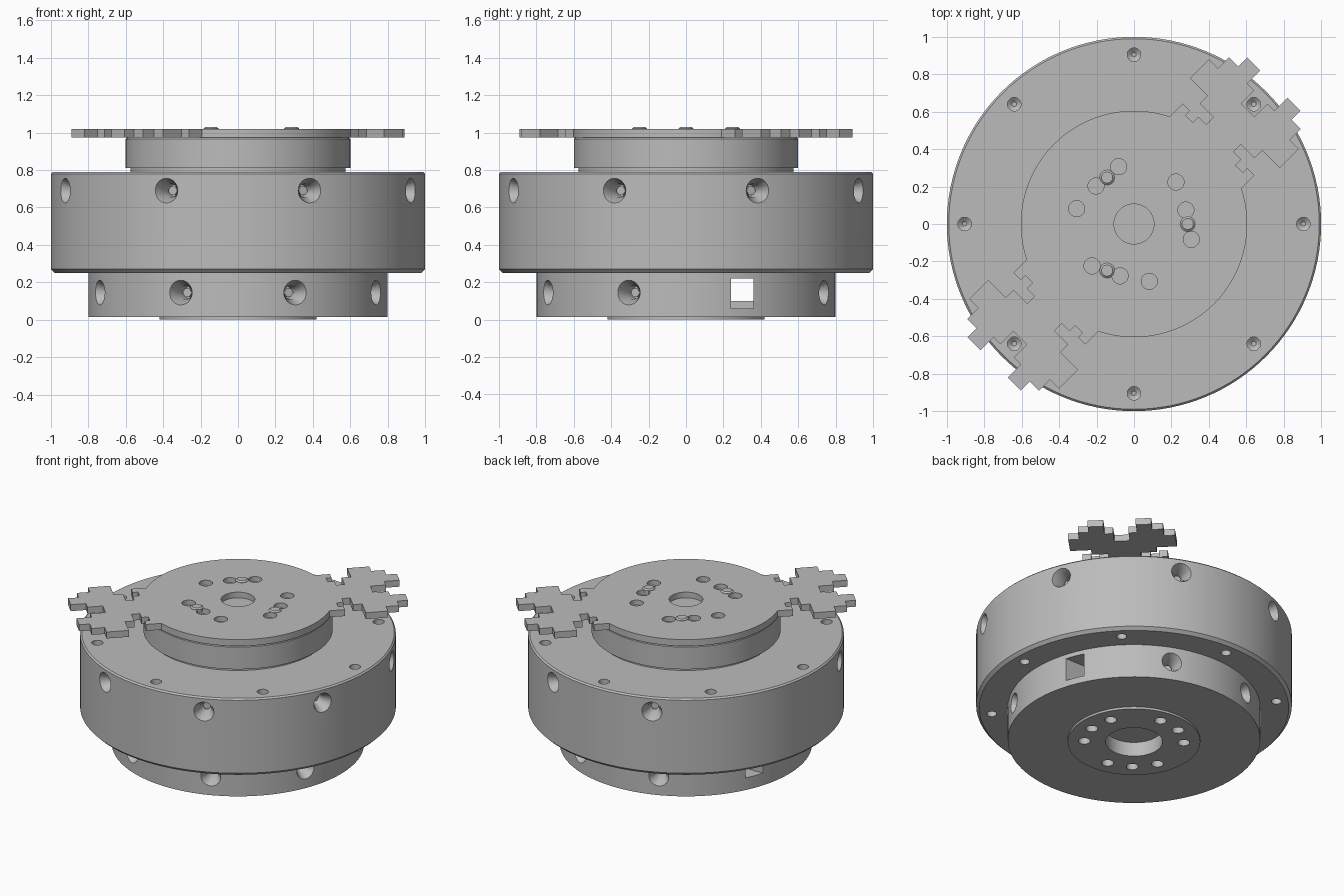
import bpy, bmesh, math
from mathutils import Matrix, Vector

if "Cube" in bpy.data.objects:
    bpy.data.objects.remove(bpy.data.objects["Cube"], do_unlink=True)

grey = bpy.data.materials.new("machined_grey")
grey.use_nodes = True
COLOUR = (0.5, 0.5, 0.5, 1)
grey.diffuse_color = COLOUR
grey.node_tree.nodes["Principled BSDF"].inputs["Base Color"].default_value = COLOUR


def finish(name, bm):
    bmesh.ops.recalc_face_normals(bm, faces=bm.faces)
    mesh = bpy.data.meshes.new(name)
    bm.to_mesh(mesh)
    bm.free()
    mesh.materials.append(grey)
    obj = bpy.data.objects.new(name, mesh)
    bpy.context.collection.objects.link(obj)
    return obj


def lathe(name, profile, steps=128):
    """Spin a closed (radius, z) profile that starts and ends on the axis."""
    bm = bmesh.new()
    verts = [bm.verts.new((r, 0, z)) for r, z in profile]
    edges = [bm.edges.new(pair) for pair in zip(verts, verts[1:])]
    bmesh.ops.spin(bm, geom=verts + edges, cent=(0, 0, 0), axis=(0, 0, 1),
                   angle=math.tau, steps=steps, use_merge=True)
    bmesh.ops.remove_doubles(bm, verts=bm.verts, dist=1e-4)
    return finish(name, bm)


def drill(bm, start, direction, stages, sides=28):
    """Add one revolved plug; stages are (distance along direction, radius)."""
    turn = Vector(direction).to_track_quat('Z', 'Y').to_matrix().to_4x4()
    place = Matrix.Translation(start) @ turn
    rings = [[bm.verts.new(place @ Vector((r * math.cos(a), r * math.sin(a), d)))
              for a in (math.tau * i / sides for i in range(sides))] for d, r in stages]
    for low, high in zip(rings, rings[1:]):
        for i in range(sides):
            j = (i + 1) % sides
            bm.faces.new((low[i], low[j], high[j], high[i]))
    bm.faces.new(rings[0][::-1])
    bm.faces.new(rings[-1])


def box(bm, low, high):
    low, high = Vector(low), Vector(high)
    size = high - low
    bmesh.ops.create_cube(bm, size=1, matrix=Matrix.Translation((low + high) / 2)
                          @ Matrix.Diagonal((*size, 1)))


def combine(target, tool, operation):
    tool.hide_render = True
    mod = target.modifiers.new("combine", 'BOOLEAN')
    mod.operation, mod.object, mod.solver = operation, tool, 'EXACT'
    bpy.context.view_layer.objects.active = target
    bpy.ops.object.modifier_apply(modifier=mod.name)
    bpy.data.objects.remove(tool, do_unlink=True)


def smooth(obj):
    bpy.ops.object.select_all(action='DESELECT')
    obj.select_set(True)
    bpy.context.view_layer.objects.active = obj
    bpy.ops.object.shade_smooth_by_angle(angle=math.radians(25))


def polar(degrees, radius, z):
    a = math.radians(degrees)
    return Vector((radius * math.cos(a), radius * math.sin(a), z))


UP, DOWN = (0, 0, 1), (0, 0, -1)

# Housing: base boss, base, wide ring and neck
housing = lathe("housing", [
    (0, 0), (.42, 0), (.42, .015), (.8, .015), (.8, .25), (.98, .25), (1, .27),
    (1, .78), (.99, .79), (.575, .79), (.575, .81), (.6, .81), (.6, .965),
    (.59, .975), (0, .975)])

# Holes drilled into the housing
cut = bmesh.new()
screws = bmesh.new()
SINK = [(-.03, .08), (.065, .036), (.14, .036)]
for k in range(8):
    angle = 22.5 + 45 * k
    inward = -polar(angle, 1, 0)
    rows = []
    if k != 3:
        rows.append((1, .69))
    if k not in (0, 3):
        rows.append((.8, .145))
    for radius, z in rows:
        drill(cut, polar(angle, radius, z), inward, SINK)
        drill(screws, polar(angle, radius, z), inward, [(.09, .026), (.15, .026)], 6)
    # Mounting holes on both faces of the wide ring
    drill(cut, polar(45 * k, .905, .79), DOWN, [(-.02, .036), (.06, .036), (.08, .012)])
    drill(cut, polar(45 * k, .905, .25), UP, [(-.02, .032), (.08, .032)])

# Bolt circle and bore underneath
for group in (-8, 112, 232):
    for offset in (-30, 0, 30):
        drill(cut, polar(group + offset, .315, 0), UP, [(-.05, .038), (.05, .038)])
drill(cut, (0, 0, 0), UP, [(-.05, .18), (.1, .18)], 48)
combine(housing, finish("hole_cutter", cut), 'DIFFERENCE')

# Slot through the base
slot = bmesh.new()
box(slot, (-1, .24, .1), (1, .36, .22))
combine(housing, finish("slot_cutter", slot), 'DIFFERENCE')
sill = bmesh.new()
box(sill, (.5, .24, .06), (1, .36, .15))
combine(housing, finish("sill_cutter", sill), 'DIFFERENCE')
smooth(housing)
finish("radial_screws", screws)

# Output plate with two stepped claws
plate = lathe("output_plate", [(0, .975), (.605, .975), (.605, 1.02), (0, 1.02)])
UNIT = .0492
half = [(8, 5.5), (13, 5.5), (13, 4.4), (12.3, 4.4), (12.3, 3.3), (13.2, 3.3),
        (13.2, 2.1), (14.3, 2.1), (14.3, 4.2), (15.5, 4.2), (15.5, 6.9), (18.4, 6.9),
        (18.4, 5.5), (20.1, 5.5), (20.1, 4.1), (21.5, 4.1), (21.5, 2.1), (19.5, 2.1),
        (19.5, 1), (17.5, 1)]
outline = half + [(u, -v) for u, v in reversed(half)]
for turn in (45, 225):
    claw = bmesh.new()
    spin = Matrix.Rotation(math.radians(turn), 4, 'Z')
    face = claw.faces.new([claw.verts.new(spin @ Vector((u * UNIT, v * UNIT, .975)))
                           for u, v in outline])
    top = bmesh.ops.extrude_face_region(claw, geom=[face])["geom"]
    bmesh.ops.translate(claw, vec=(0, 0, .045),
                        verts=[v for v in top if isinstance(v, bmesh.types.BMVert)])
    combine(plate, finish("claw", claw), 'UNION')

# Plate holes and centre bore
cut = bmesh.new()
drill(cut, (0, 0, 1.02), DOWN, [(-.05, .107), (.04, .107)], 48)
for k in range(6):
    drill(cut, polar(45 + 60 * k, .317, 1.02), DOWN, [(-.05, .043), (.035, .043)])
for k in range(3):
    drill(cut, polar(15 + 120 * k, .287, 1.02), DOWN, [(-.05, .043), (.035, .043)])
combine(plate, finish("plate_cutter", cut), 'DIFFERENCE')
smooth(plate)

# Raised dowel pins
pins = bmesh.new()
for k in range(3):
    drill(pins, polar(120 * k, .287, 1.0), UP, [(0, .04), (.022, .04), (.03, .03)])
smooth(finish("dowel_pins", pins))
